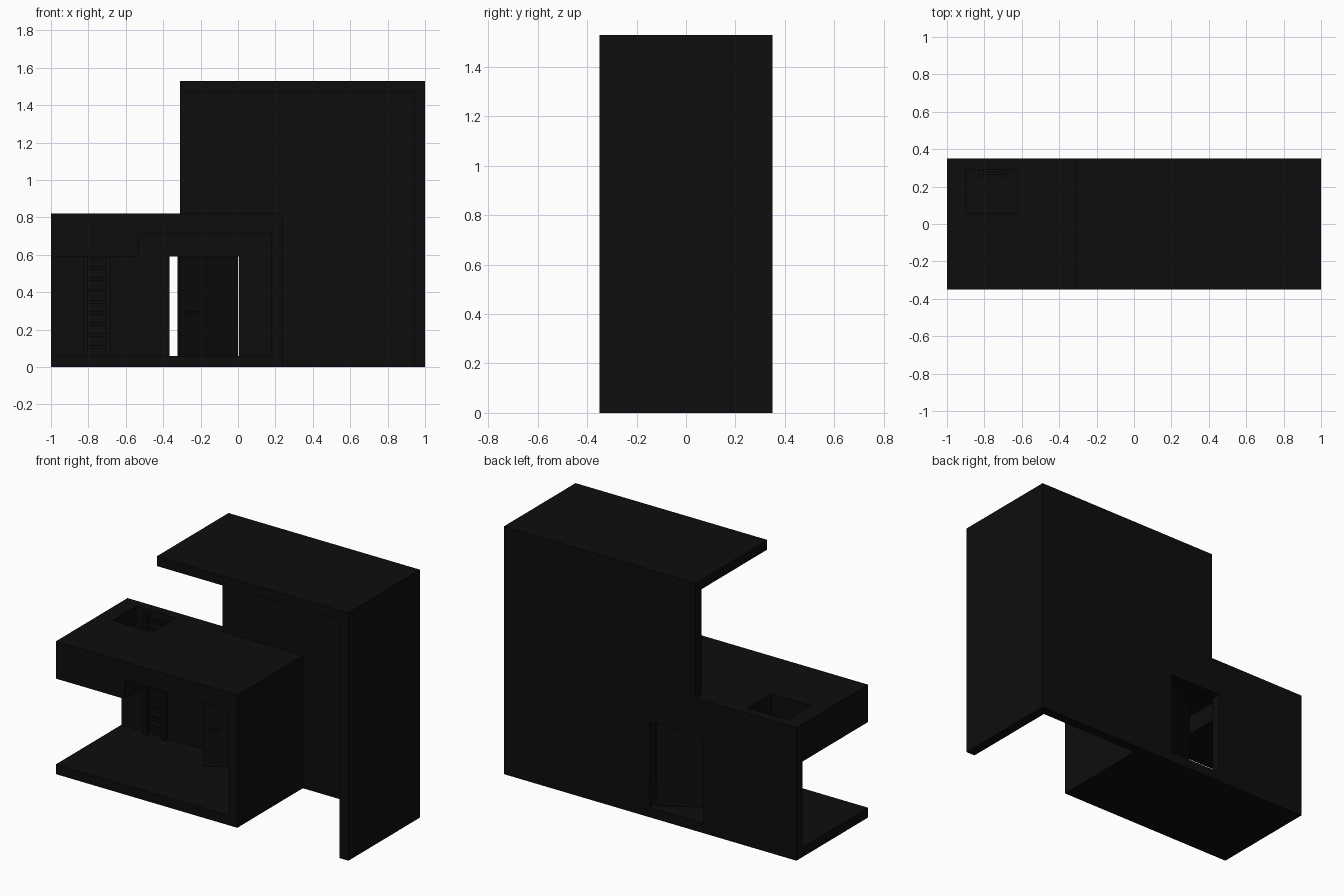
import bpy, bmesh, math
from mathutils import Matrix, Vector

if "Cube" in bpy.data.objects:
    bpy.data.objects.remove(bpy.data.objects["Cube"])

dark = bpy.data.materials.new("near_black")
dark.diffuse_color = (0.004, 0.004, 0.004, 1)
dark.use_nodes = True
dark.node_tree.nodes["Principled BSDF"].inputs["Base Color"].default_value = dark.diffuse_color


def finish(name, bm):
    bmesh.ops.recalc_face_normals(bm, faces=bm.faces[:])
    me = bpy.data.meshes.new(name)
    bm.to_mesh(me)
    bm.free()
    me.materials.append(dark)
    ob = bpy.data.objects.new(name, me)
    bpy.context.collection.objects.link(ob)
    return ob


def extrude_profile(name, points, y0, y1):
    """Extrude an x-z outline along y."""
    bm = bmesh.new()
    face = bm.faces.new([bm.verts.new((x, y0, z)) for x, z in points])
    ext = bmesh.ops.extrude_face_region(bm, geom=[face])
    moved = [v for v in ext["geom"] if isinstance(v, bmesh.types.BMVert)]
    bmesh.ops.translate(bm, verts=moved, vec=(0, y1 - y0, 0))
    return finish(name, bm)


def add_box(bm, lo, hi):
    lo, hi = Vector(lo), Vector(hi)
    m = Matrix.Translation((lo + hi) / 2) @ Matrix.Diagonal((*(hi - lo), 1))
    bmesh.ops.create_cube(bm, size=1, matrix=m)


def boxes(name, items):
    bm = bmesh.new()
    for lo, hi in items:
        add_box(bm, lo, hi)
    return finish(name, bm)


def boolean(target, other, op):
    mod = target.modifiers.new(op.lower(), "BOOLEAN")
    mod.operation = op
    mod.solver = "EXACT"
    mod.object = other
    bpy.context.view_layer.objects.active = target
    bpy.ops.object.modifier_apply(modifier=mod.name)
    bpy.data.objects.remove(other)


# Back wall, stepped from low room to tall hall
shell = extrude_profile("building_shell", [
    (-1, 0), (1, 0), (1, 1.53), (-0.31, 1.53), (-0.31, 0.82), (-1, 0.82)], 0.29, 0.35)

# Low room: floor, right wall and roof with a dropped left part
room = extrude_profile("low_room", [
    (-1, 0), (0.24, 0), (0.24, 0.82), (-1, 0.82), (-1, 0.59), (-0.53, 0.59),
    (-0.53, 0.71), (0.18, 0.71), (0.18, 0.06), (-1, 0.06)], -0.35, 0.32)

# Tall hall: right wall and roof
hall = extrude_profile("tall_hall", [
    (-0.31, 1.47), (0.94, 1.47), (0.94, 0), (1, 0), (1, 1.53), (-0.31, 1.53)], -0.35, 0.32)

boolean(shell, room, "UNION")
boolean(shell, hall, "UNION")

# Doorway and roof hatch
boolean(shell, boxes("door_cutter", [((-0.365, 0.2, 0.06), (0.005, 0.5, 0.59))]), "DIFFERENCE")
boolean(shell, boxes("hatch_cutter", [((-0.9, 0.06, 0.5), (-0.625, 0.29, 0.9))]), "DIFFERENCE")

# Door leaf standing ajar, hinged at its right edge, with a handle on each side
door = boxes("door", [((-0.36, 0, 0), (0, 0.025, 0.53))])
handle_parts = []
for y0, y1, g0, g1 in ((-0.02, 0, -0.03, -0.02), (0.025, 0.045, 0.045, 0.055)):
    handle_parts.append(((-0.325, y0, 0.225), (-0.31, y1, 0.24)))
    handle_parts.append(((-0.325, g0, 0.225), (-0.255, g1, 0.24)))
handle = boxes("door_handle", handle_parts)
for ob in (door, handle):
    ob.location = (0.0, 0.285, 0.06)
    ob.rotation_euler.z = math.radians(30)

# Ladder rising through the hatch
rails = [((x, 0.255, 0.06), (x + 0.025, 0.285, 0.8)) for x in (-0.83, -0.705)]
rungs = [((-0.81, 0.262, 0.1 + i * 0.06), (-0.7, 0.278, 0.118 + i * 0.06)) for i in range(12)]
boxes("ladder", rails + rungs)
